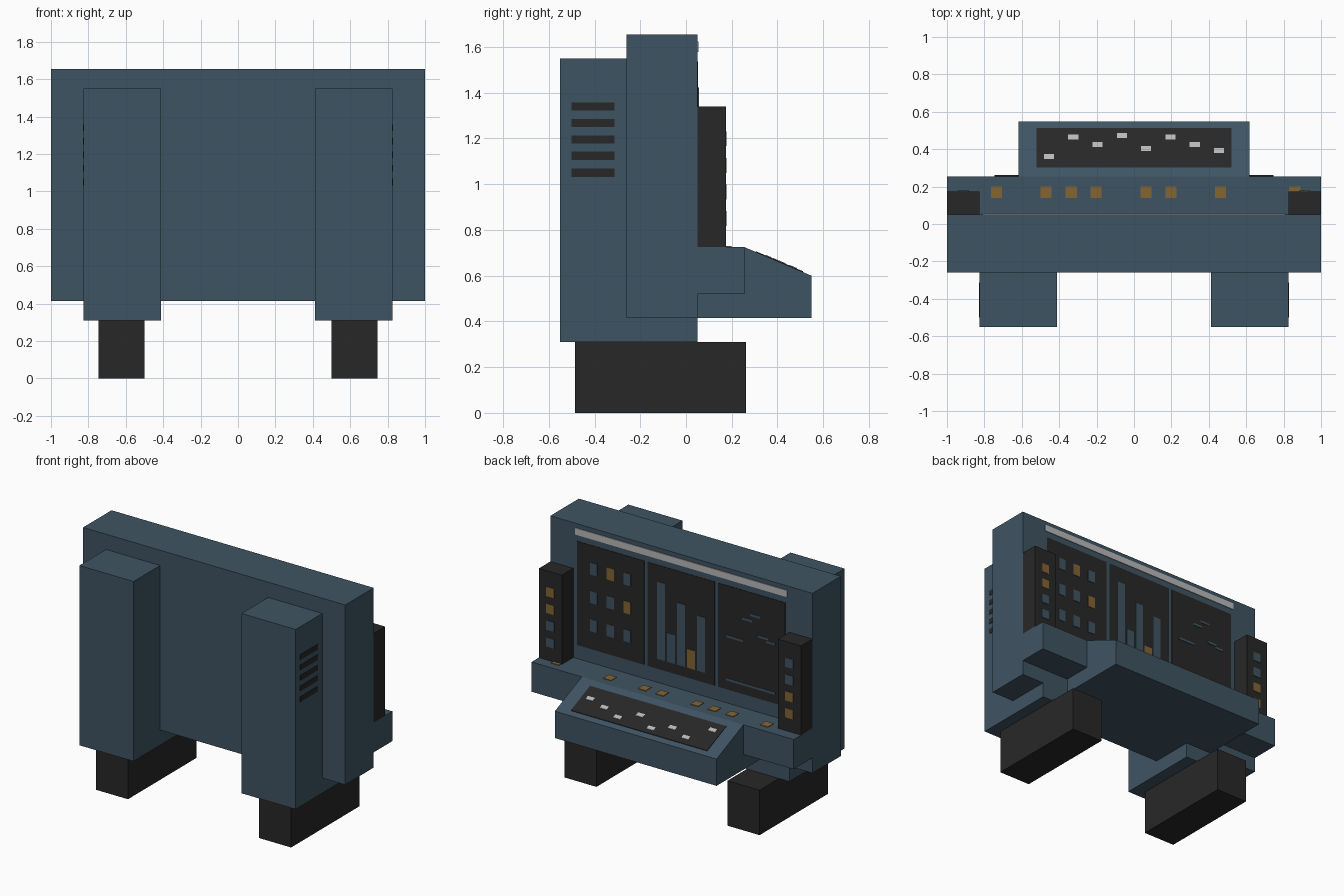
import bpy, bmesh

if "Cube" in bpy.data.objects:
    bpy.data.objects.remove(bpy.data.objects["Cube"])


def material(name, r, g, b):
    lin = [((c / 255 + 0.055) / 1.055) ** 2.4 for c in (r, g, b)]
    m = bpy.data.materials.new(name)
    m.diffuse_color = (*lin, 1)
    m.use_nodes = True
    m.node_tree.nodes["Principled BSDF"].inputs["Base Color"].default_value = m.diffuse_color
    return m


STEEL = material("steel blue", 63, 84, 99)
BLACK = material("soft black", 39, 39, 39)
AMBER = material("dull amber", 131, 101, 52)
PALE = material("pale grey", 185, 185, 185)


def build(name, prisms, mat, mirror=False):
    """Each prism is (x0, x1, side profile of (y, z) points)."""
    bm = bmesh.new()
    for x0, x1, prof in prisms:
        for s in ((1, -1) if mirror else (1,)):
            a = [bm.verts.new((s * x0, y, z)) for y, z in prof]
            b = [bm.verts.new((s * x1, y, z)) for y, z in prof]
            bm.faces.new(a)
            bm.faces.new(b)
            for i in range(len(prof)):
                j = (i + 1) % len(prof)
                bm.faces.new((a[i], a[j], b[j], b[i]))
    bmesh.ops.recalc_face_normals(bm, faces=bm.faces)
    me = bpy.data.meshes.new(name)
    bm.to_mesh(me)
    bm.free()
    me.materials.append(mat)
    ob = bpy.data.objects.new(name, me)
    bpy.context.collection.objects.link(ob)
    return ob


def box(x0, x1, y0, y1, z0, z1):
    return (x0, x1, [(y0, z0), (y1, z0), (y1, z1), (y0, z1)])


def tile(cx, cz, w, h, y, t=0.003):
    """Thin plate on a wall facing +y."""
    return box(cx - w / 2, cx + w / 2, y - 0.001, y + t, cz - h / 2, cz + h / 2)


def desk_z(y):
    return 0.725 - (y - 0.255) * 0.125 / 0.295


def desk_plate(x0, x1, y0, y1, t):
    """Thin plate lying on the sloping desk."""
    return (x0, x1, [(y0, desk_z(y0) - 0.002), (y1, desk_z(y1) - 0.002),
                     (y1, desk_z(y1) + t), (y0, desk_z(y0) + t)])


# Main cabinet, rear pillars and feet
build("cabinet", [box(-1, 1, -0.26, 0.05, 0.415, 1.655)], STEEL)
build("rear_pillars", [(0.412, 0.825, [(-0.55, 0.31), (0.05, 0.31), (0.05, 0.415),
                                       (-0.26, 0.415), (-0.26, 1.55), (-0.55, 1.55)])],
      STEEL, mirror=True)
build("feet", [box(0.5, 0.745, -0.485, 0.262, 0, 0.31)], BLACK, mirror=True)
build("pillar_vents", [box(0.824, 0.828, -0.5, -0.312, z - 0.018, z + 0.018)
                       for z in (1.34, 1.268, 1.196, 1.124, 1.05)], BLACK, mirror=True)

# Shelf and sloping control desk
build("shelf", [box(-1, 1, 0.05, 0.255, 0.52, 0.725)], STEEL)
build("control_desk", [(-0.617, 0.617, [(0.05, 0.415), (0.548, 0.415), (0.548, 0.6),
                                        (0.255, 0.725), (0.255, 0.52), (0.05, 0.52)])], STEEL)
build("desk_panel", [desk_plate(-0.52, 0.52, 0.303, 0.512, 0.003)], BLACK)
key_y = (0.36, 0.465, 0.425, 0.473, 0.404, 0.465, 0.425, 0.393)
build("desk_keys", [desk_plate(-0.482 + 0.13 * i, -0.428 + 0.13 * i, y - 0.013, y + 0.013, 0.006)
                    for i, y in enumerate(key_y)], PALE)
build("shelf_buttons", [box(x - 0.03, x + 0.03, 0.138, 0.2, 0.724, 0.729)
                        for x in (-0.735, -0.47, -0.335, -0.203, 0.064, 0.198, 0.462, 0.86)], AMBER)

# Wall screens and light strip
WALL, GLASS = 0.05, 0.053
build("light_strip", [tile(0, 1.602, 1.62, 0.046, WALL, 0.005)], PALE)
build("screens", [tile(x, 1.178, 0.51, 0.716, WALL) for x in (-0.538, 0, 0.538)], BLACK)

# Grid of indicator squares on the first screen
blue, amber = [], []
for r in range(3):
    for c in range(3):
        lit = (r, c) in ((0, 1), (1, 2))
        (amber if lit else blue).append(
            tile(0.667 - 0.128 * c, 1.376 - 0.195 * r, 0.056, 0.083, GLASS))

# Bar chart on the middle screen
for i, top in enumerate((1.423, 1.089, 1.318, 1.02, 1.27)):
    x = 0.153 - 0.1525 * i / 2
    (amber if i == 3 else blue).append(tile(x, (top + 0.89) / 2, 0.061, top - 0.89, GLASS))

# Dashes on the third screen: centre x, centre z, width
for x, z, w in ((-0.408, 1.188, 0.13), (-0.504, 1.342, 0.075), (-0.565, 1.383, 0.075),
                (-0.626, 1.25, 0.075), (-0.684, 1.23, 0.07), (-0.531, 0.89, 0.375)):
    blue.append(tile(x, z, w, 0.016, GLASS))

# Side towers with four lamps each
build("side_towers", [box(0.825, 1, 0.05, 0.175, 0.725, 1.34)], BLACK, mirror=True)
for i in range(4):
    z = 1.198 - 0.116 * i
    for x, lit in ((0.912, i < 2), (-0.912, i > 1)):
        (amber if lit else blue).append(tile(x, z, 0.06, 0.064, 0.175))

build("blue_indicators", blue, STEEL)
build("amber_indicators", amber, AMBER)
